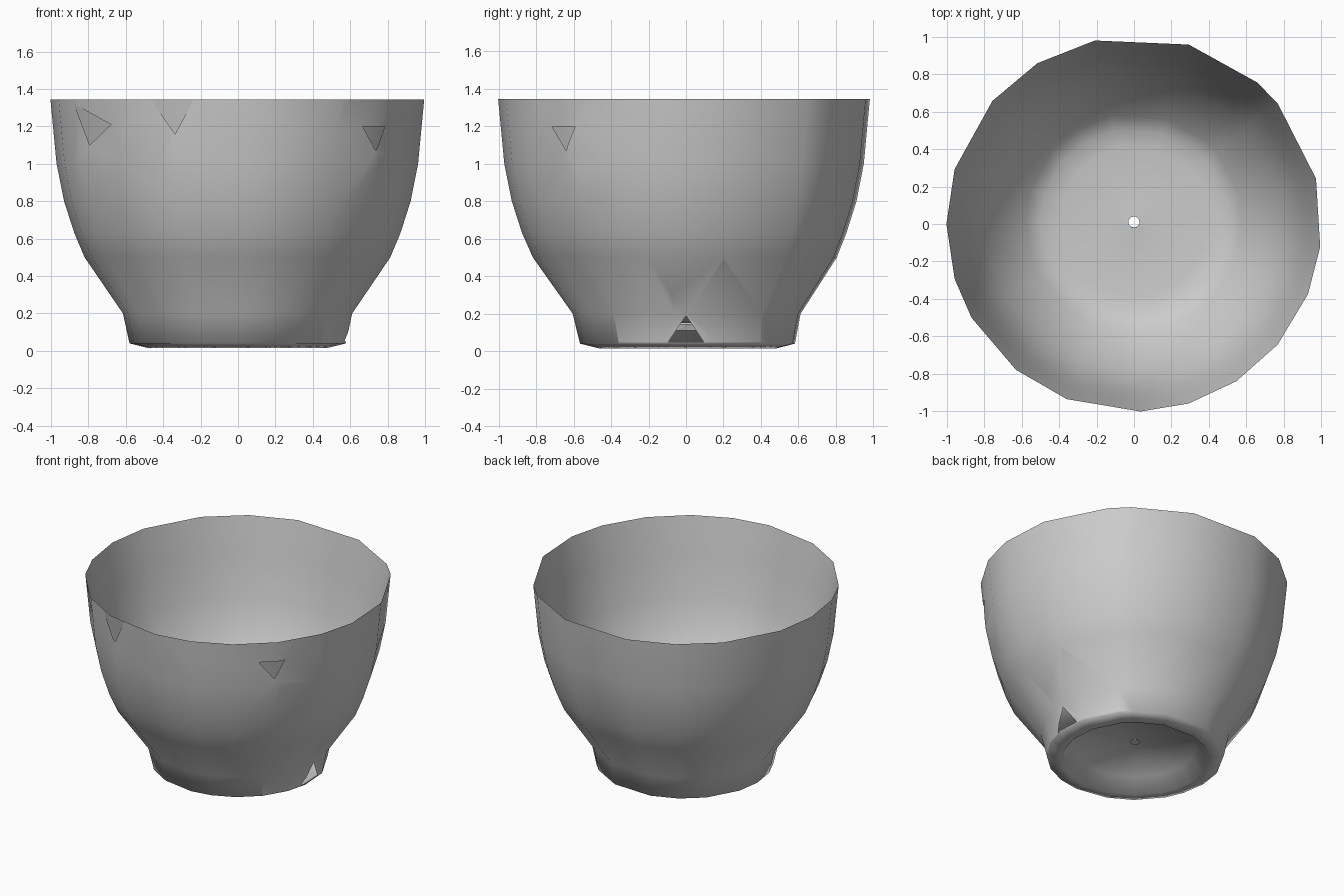
import bpy, bmesh, math
from mathutils import Vector

if "Cube" in bpy.data.objects:
    bpy.data.objects.remove(bpy.data.objects["Cube"])

# Uneven hand-cut facets around the bowl (degrees)
ANGLES = [-7, 14, 40, 49, 73, 102, 121, 139, 163, 180,
          197, 210, 231, 249, 272, 287, 303, 320, 338]
SIDES = len(ANGLES)
clay = bpy.data.materials.new("light grey")
clay.diffuse_color = (0.6, 0.6, 0.6, 1)
clay.use_nodes = True
clay.node_tree.nodes["Principled BSDF"].inputs["Base Color"].default_value = clay.diffuse_color


def lathe(profile):
    """Spin (radius, z) points about the z axis; returns an open bmesh."""
    bm = bmesh.new()
    rings = []
    for r, z in profile:
        ring = []
        shift = 0.015 * max(0, 1 - z / 0.6)      # foot sits slightly to the back
        for deg in ANGLES:
            a = math.radians(deg)
            ring.append(bm.verts.new((r * math.cos(a), r * math.sin(a) + shift, z)))
        rings.append(ring)
    for lo, hi in zip(rings, rings[1:]):
        for i in range(SIDES):
            j = (i + 1) % SIDES
            bm.faces.new((lo[i], lo[j], hi[j], hi[i]))
    return bm


def notch(bm, radius, corners):
    """Cut a broken triangular hole; corners are (angle in degrees, z)."""
    pts = [Vector((radius * math.cos(math.radians(a)),
                   radius * math.sin(math.radians(a)), z)) for a, z in corners]
    mid = sum(pts, Vector()) / 3
    d = Vector((mid.x, mid.y, 0)).normalized()
    planes = []
    for p, q in zip(pts, pts[1:] + pts[:1]):
        n = (q - p).cross(d).normalized()
        if (mid - p).dot(n) < 0:
            n = -n
        planes.append((p, n))

    def near():
        return [f for f in bm.faces
                if f.calc_center_median().dot(d) > 0.5 * radius
                and (f.calc_center_median() - mid).length < 0.4]

    for p, n in planes:
        faces = near()
        geom = set(faces)
        for f in faces:
            geom.update(f.edges)
            geom.update(f.verts)
        bmesh.ops.bisect_plane(bm, geom=list(geom), plane_co=p, plane_no=n, dist=1e-5)
    inside = [f for f in near()
              if all((f.calc_center_median() - p).dot(n) > 0 for p, n in planes)]
    bmesh.ops.delete(bm, geom=inside, context='FACES')


def finish(bm, name):
    me = bpy.data.meshes.new(name)
    bm.to_mesh(me)
    bm.free()
    me.materials.append(clay)
    ob = bpy.data.objects.new(name, me)
    bpy.context.collection.objects.link(ob)
    for p in me.polygons:
        p.use_smooth = True
    return ob


# Outer wall with foot ring and hollow underside
outer = lathe([(0.03, 0.145), (0.4, 0.11), (0.48, 0.015), (0.58, 0.04),
               (0.615, 0.2), (0.82, 0.5), (0.875, 0.63), (0.93, 0.8),
               (0.97, 1.0), (1.003, 1.345)])
notch(outer, 0.98, [(241, 1.37), (257, 1.37), (250, 1.16)])
notch(outer, 0.98, [(209, 1.32), (226, 1.21), (215, 1.1)])
notch(outer, 0.98, [(313, 1.2), (323, 1.2), (319, 1.07)])
notch(outer, 0.6, [(-9, 0.05), (9, 0.05), (0, 0.19)])
finish(outer, "outer_wall")

# Inner wall and floor, nearly touching the outer wall
inner = lathe([(1.003, 1.345), (0.95, 1.08), (0.9, 0.8), (0.845, 0.64),
               (0.785, 0.51), (0.58, 0.21), (0.5, 0.17), (0.4, 0.15), (0.03, 0.175)])
finish(inner, "inner_wall")
